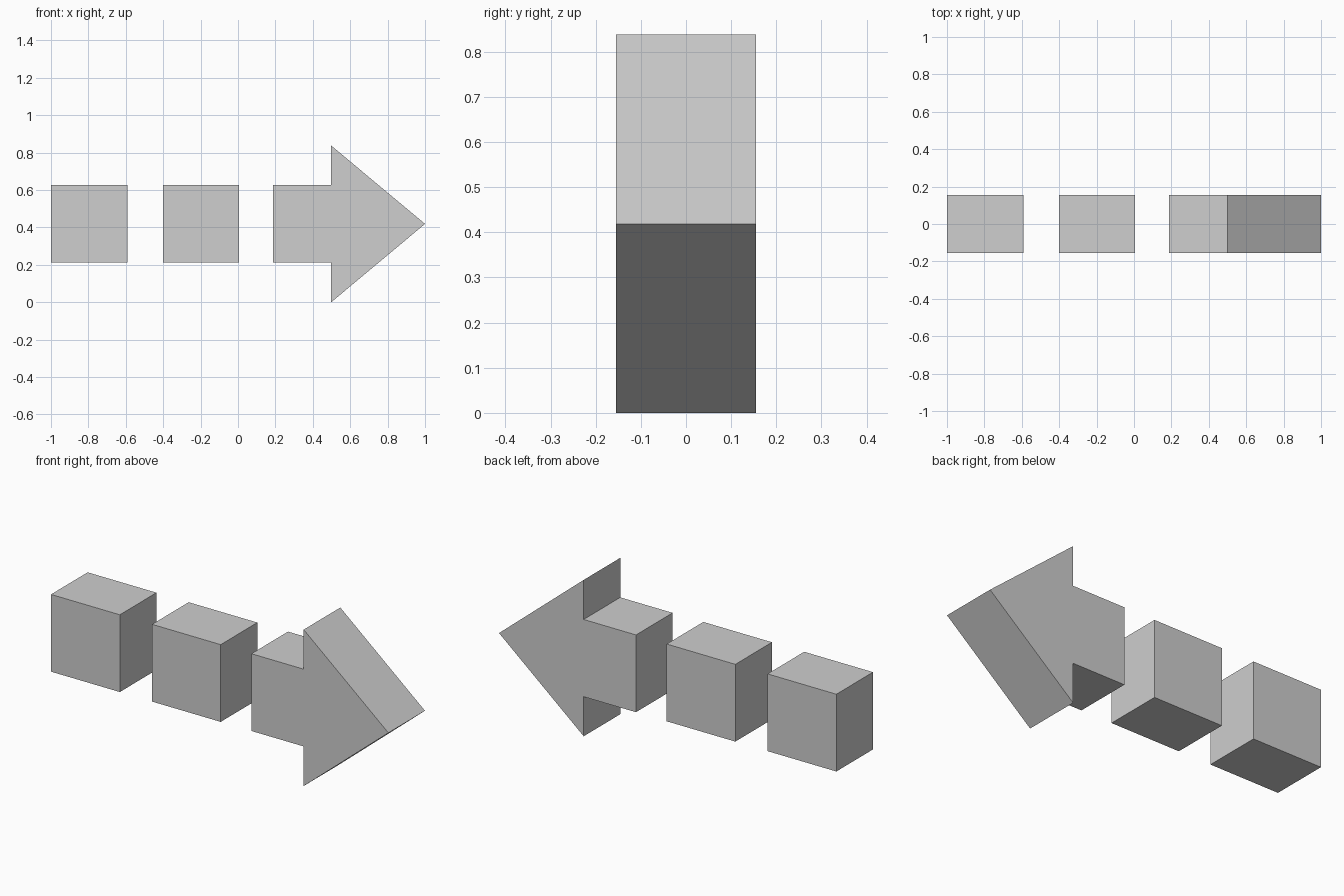
import bpy
import bmesh

cube = bpy.data.objects.get("Cube")
if cube:
    bpy.data.objects.remove(cube, do_unlink=True)

DEPTH = 0.31      # thickness along y
MID = 0.419       # height of the centre line
HALF = 0.207      # half height of the shaft

# Single flat grey
grey = bpy.data.materials.new("light_grey")
grey.use_nodes = True
colour = (0.62, 0.62, 0.62, 1)
grey.diffuse_color = colour
grey.node_tree.nodes["Principled BSDF"].inputs["Base Color"].default_value = colour


def extrude_profile(name, profile):
    """Extrude an x-z outline through the full depth."""
    bm = bmesh.new()
    face = bm.faces.new([bm.verts.new((x, -DEPTH / 2, z)) for x, z in profile])
    result = bmesh.ops.extrude_face_region(bm, geom=[face])
    verts = [v for v in result["geom"] if isinstance(v, bmesh.types.BMVert)]
    bmesh.ops.translate(bm, verts=verts, vec=(0, DEPTH, 0))
    bmesh.ops.recalc_face_normals(bm, faces=bm.faces)
    mesh = bpy.data.meshes.new(name)
    bm.to_mesh(mesh)
    bm.free()
    mesh.materials.append(grey)
    obj = bpy.data.objects.new(name, mesh)
    bpy.context.collection.objects.link(obj)


# Two separate dashes of the tail
for name, left, right in (("tail_block", -1, -0.592), ("middle_block", -0.401, 0.006)):
    extrude_profile(name, [(left, MID - HALF), (right, MID - HALF),
                           (right, MID + HALF), (left, MID + HALF)])

# Arrow head with its short shaft, mirrored about the centre line
lower = [(0.188, -HALF), (0.498, -HALF), (0.498, -MID)]
upper = [(x, -z) for x, z in reversed(lower)]
extrude_profile("arrow_head", [(x, MID + z) for x, z in lower + [(1, 0)] + upper])
